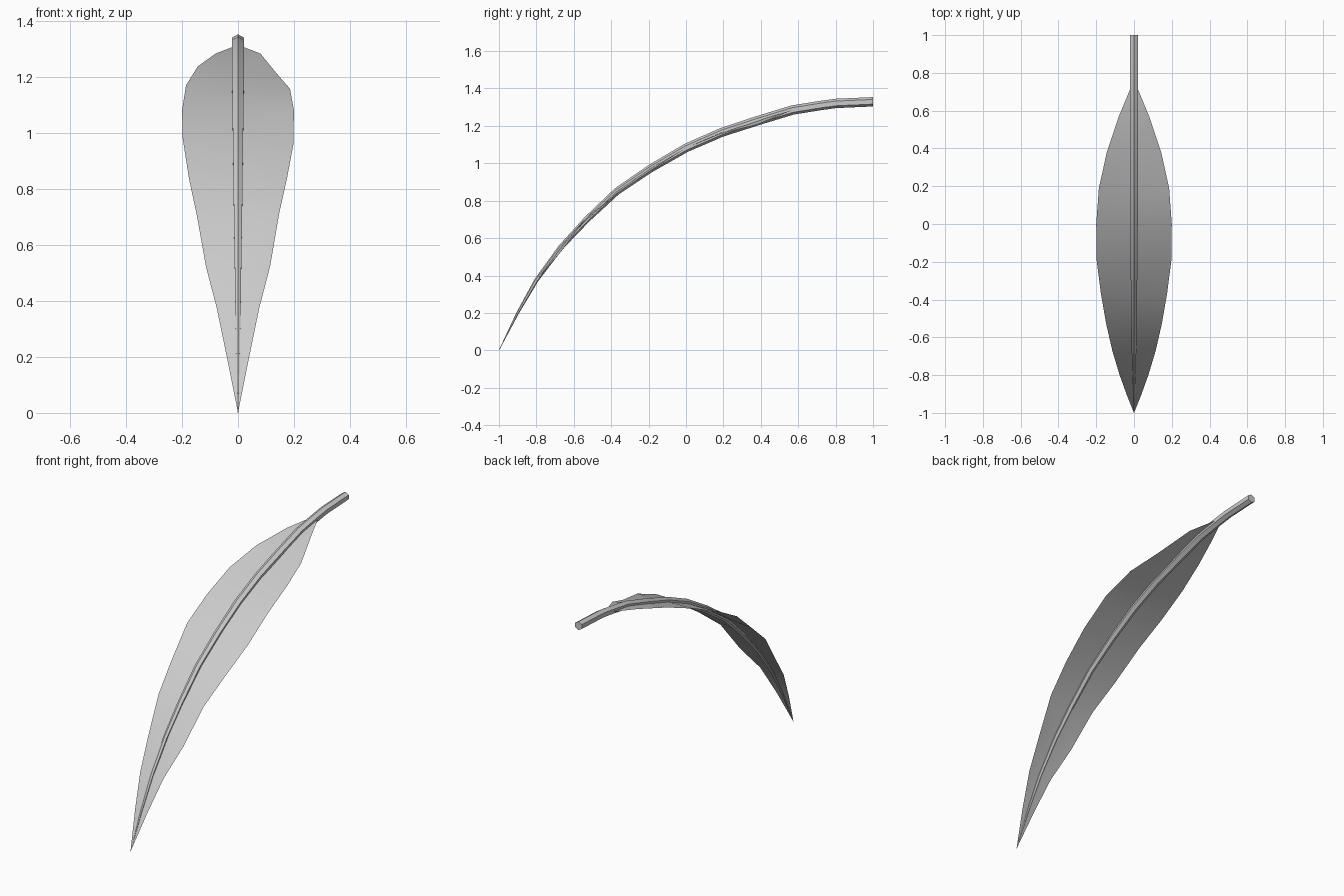
import bpy, math
from mathutils import Vector

if "Cube" in bpy.data.objects:
    bpy.data.objects.remove(bpy.data.objects["Cube"])

# Stations along the arch: y, z of midrib, stem radius, blade half width, edge lift left/right
S = [(-1.0, 0.0, .001, 0, 0, 0),
     (-.9, .2, .007, .04, 0, 0),
     (-.8, .375, .011, .076, 0, 0),
     (-.67, .55, .014, .115, -.025, -.025),
     (-.53, .70, .017, .147, .006, .012),
     (-.37, .85, .019, .175, -.014, -.012),
     (-.19, .972, .021, .198, .012, -.012),
     (0, 1.082, .023, .2, 0, 0),
     (.19, 1.165, .024, .186, .006, -.006),
     (.38, 1.227, .025, .144, .012, -.02),
     (.57, 1.285, .025, .08, 0, 0),
     (.72, 1.309, .025, .018, 0, 0),
     (.8, 1.32, .025, 0, 0, 0),
     (1.0, 1.329, .025, 0, 0, 0)]
BLADE = S[:12]


def build(name, verts, faces):
    mesh = bpy.data.meshes.new(name)
    mesh.from_pydata(verts, [], faces)
    ob = bpy.data.objects.new(name, mesh)
    bpy.context.collection.objects.link(ob)
    bpy.ops.object.select_all(action='DESELECT')
    ob.select_set(True)
    bpy.context.view_layer.objects.active = ob
    bpy.ops.object.shade_smooth_by_angle(angle=math.radians(35))
    return ob


# Leaf blade: thin sheet, one vertex on the midrib and one on each edge
verts, faces = [], []
for y, z, r, w, left, right in BLADE:
    verts += [(-w, y, z + left), (0, y, z), (w, y, z + right)]
for i in range(len(BLADE) - 1):
    a = 3 * i
    if i == 0:
        faces += [(1, 4, 3), (1, 5, 4)]
    else:
        faces += [(a + k, a + k + 1, a + k + 4, a + k + 3) for k in (0, 1)]
build("leaf_blade", verts, faces)

# Stem: tapering hexagonal rod with its corner upward
N = 6
verts, faces = [], []
for i, (y, z, r, *_) in enumerate(S):
    p, q = S[max(i - 1, 0)], S[min(i + 1, len(S) - 1)]
    t = Vector((0, q[0] - p[0], q[1] - p[1])).normalized()
    if i == len(S) - 1:
        t = Vector((0, 1, 0))
    up = Vector((0, -t.z, t.y))
    for k in range(N):
        a = math.tau * k / N
        verts.append(Vector((math.sin(a) * r, y, z)) + up * math.cos(a) * r)
for i in range(len(S) - 1):
    for k in range(N):
        a, b = i * N + k, i * N + (k + 1) % N
        faces.append((a, a + N, b + N, b))
faces += [tuple(range(N)), tuple(reversed(range(len(verts) - N, len(verts))))]
build("stem", verts, faces)
